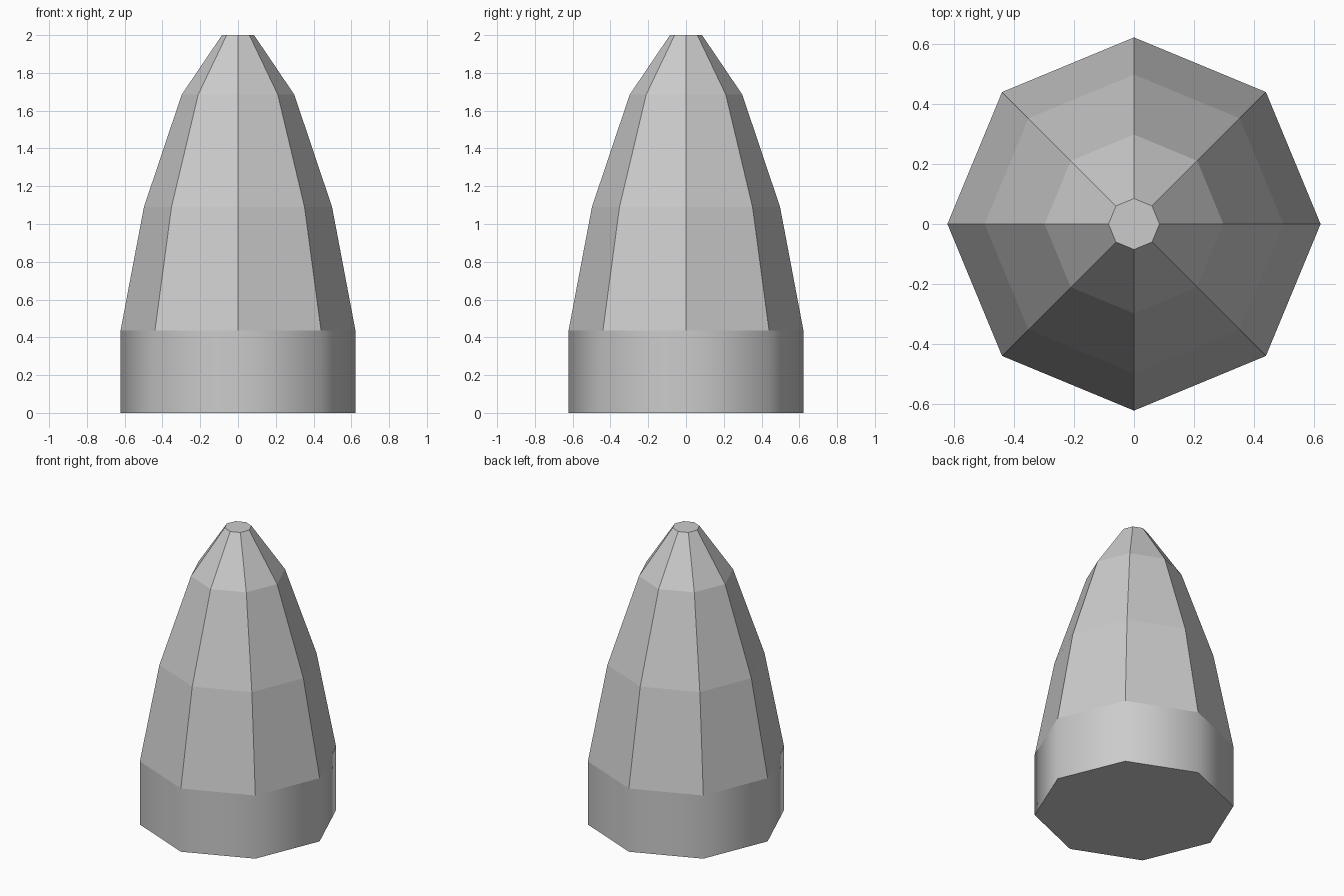
import bpy, bmesh
from math import cos, sin, tau

if "Cube" in bpy.data.objects:
    bpy.data.objects.remove(bpy.data.objects["Cube"])

SIDES = 8


def lathe(name, profile, smooth=False, cap_bottom=False, cap_top=False):
    """Spin a (radius, height) profile into an eight-sided shell."""
    bm = bmesh.new()
    rings = [[bm.verts.new((r * cos(tau * i / SIDES), r * sin(tau * i / SIDES), z))
              for i in range(SIDES)] for r, z in profile]
    for low, high in zip(rings, rings[1:]):
        for i in range(SIDES):
            j = (i + 1) % SIDES
            bm.faces.new((low[i], low[j], high[j], high[i])).smooth = smooth
    if cap_bottom:
        bm.faces.new(rings[0][::-1])
    if cap_top:
        bm.faces.new(rings[-1])
    mesh = bpy.data.meshes.new(name)
    bm.to_mesh(mesh)
    bm.free()
    obj = bpy.data.objects.new(name, mesh)
    bpy.context.collection.objects.link(obj)
    return obj


# Smooth-shaded base collar, closed underneath
lathe("base_collar", [(0.622, 0.0), (0.622, 0.435)], smooth=True, cap_bottom=True)

# Faceted tapering nose with a small flat tip
lathe("tapered_nose", [(0.622, 0.435), (0.498, 1.09), (0.298, 1.685), (0.085, 2.0)],
      cap_top=True)
